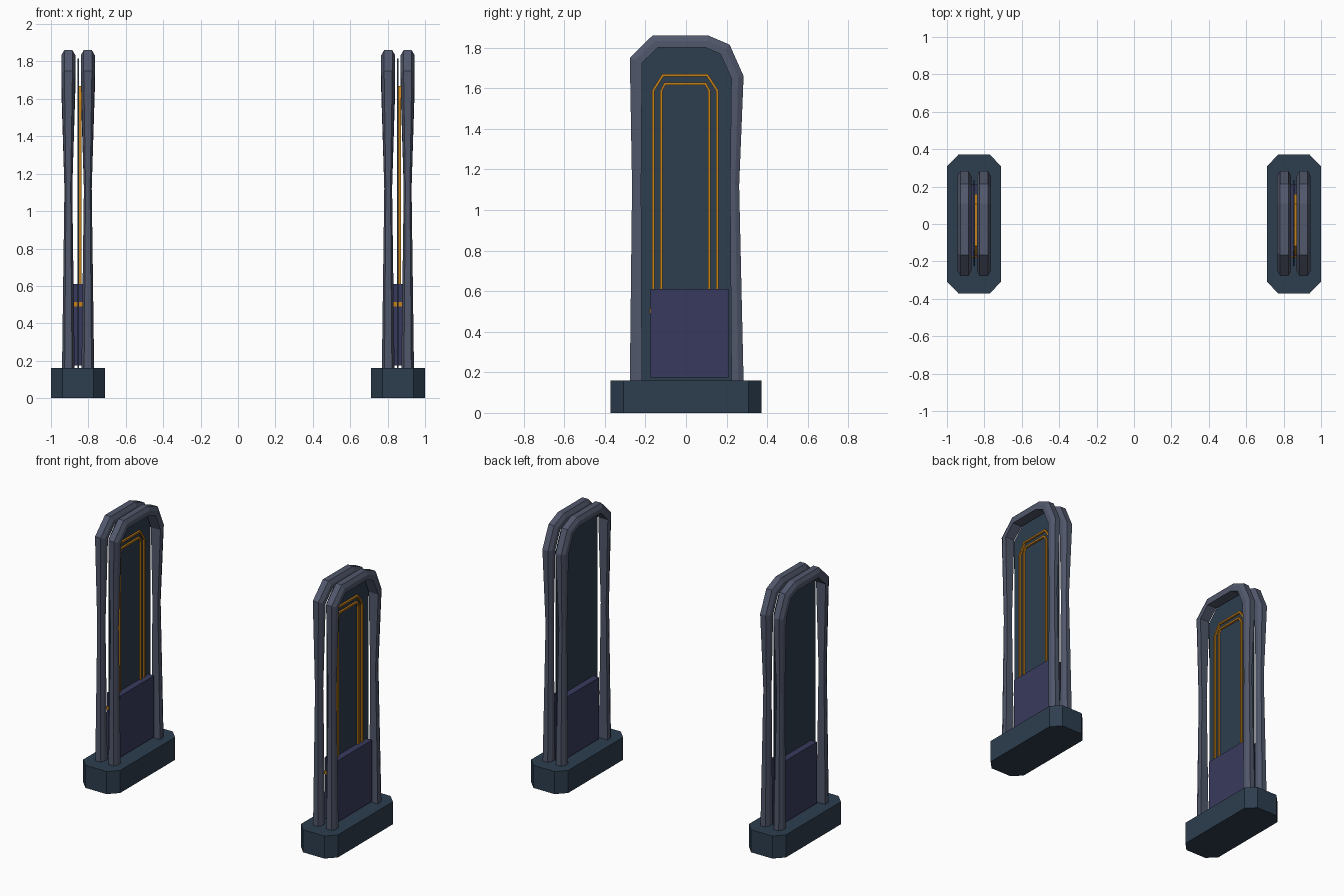
import bpy, bmesh
from mathutils import Vector

cube = bpy.data.objects.get("Cube")
if cube:
    bpy.data.objects.remove(cube, do_unlink=True)


def material(name, rgb):
    m = bpy.data.materials.new(name)
    m.use_nodes = True
    m.diffuse_color = (*rgb, 1)
    m.node_tree.nodes["Principled BSDF"].inputs["Base Color"].default_value = (*rgb, 1)
    return m


slate = material("dark_slate", (0.026, 0.047, 0.077))
steel = material("grey_steel", (0.083, 0.098, 0.15))
violet = material("deep_violet", (0.04, 0.042, 0.11))
amber = material("amber", (0.56, 0.22, 0.01))


def finish(name, bm, mat):
    bmesh.ops.recalc_face_normals(bm, faces=bm.faces)
    mesh = bpy.data.meshes.new(name)
    bm.to_mesh(mesh)
    bm.free()
    mesh.materials.append(mat)
    ob = bpy.data.objects.new(name, mesh)
    bpy.context.collection.objects.link(ob)
    return ob


def box(name, lo, hi, mat):
    bm = bmesh.new()
    bmesh.ops.create_cube(bm, size=1)
    for v in bm.verts:
        v.co = [(a + b) / 2 + c * (b - a) for a, b, c in zip(lo, hi, v.co)]
    return finish(name, bm, mat)


def prism(name, outline, offset, mat):
    """Extrude a flat outline of 3D points by the offset vector."""
    bm = bmesh.new()
    face = bm.faces.new([bm.verts.new(p) for p in outline])
    ext = bmesh.ops.extrude_face_region(bm, geom=[face])
    moved = [g for g in ext["geom"] if isinstance(g, bmesh.types.BMVert)]
    bmesh.ops.translate(bm, verts=moved, vec=offset)
    return finish(name, bm, mat)


def arch(name, path, section, sizes, x, mat):
    """Sweep (side, inward) section along a (y, z) path with mitred corners."""
    pts = [Vector(p) for p in path]
    bm = bmesh.new()
    rings = []
    for i, p in enumerate(pts):
        dirs = []
        if i > 0:
            dirs.append((p - pts[i - 1]).normalized())
        if i < len(pts) - 1:
            dirs.append((pts[i + 1] - p).normalized())
        normals = [Vector((d.y, -d.x)) for d in dirs]
        miter = sum(normals, Vector((0, 0))).normalized()
        miter /= miter.dot(normals[0])
        if i in (0, len(pts) - 1):
            miter = Vector((1 if i == 0 else -1, 0))
        w, d = sizes[i]
        rings.append([bm.verts.new((x + s * w, *(p + miter * t * d))) for s, t in section])
    n = len(section)
    for a, b in zip(rings, rings[1:]):
        for k in range(n):
            bm.faces.new((a[k], a[(k + 1) % n], b[(k + 1) % n], b[k]))
    bm.faces.new(rings[0])
    bm.faces.new(rings[-1])
    return finish(name, bm, mat)


# Shared outlines: waisted legs with an uneven chamfered top
hoop_path = [(-0.277, 0.15), (-0.266, 1.12), (-0.277, 1.75), (-0.165, 1.86),
             (0.11, 1.86), (0.215, 1.815), (0.284, 1.66), (0.262, 1.12), (0.284, 0.15)]
foot, waist, crown = (0.034, 0.06), (0.021, 0.045), (0.0375, 0.06)
hoop_sizes = [foot, waist] + [crown] * 5 + [waist, foot]
hoop_section = [(-0.58, 0), (0.58, 0), (1, 0.45), (1, 1), (-1, 1), (-1, 0.45)]
panel_outline = [(-0.225, 0.16), (-0.225, 1.73), (-0.145, 1.815), (0.095, 1.815),
                 (0.18, 1.775), (0.235, 1.65), (0.235, 0.16)]
outer_line = [(-0.168, 0.6), (-0.168, 1.59), (-0.118, 1.67),
              (0.108, 1.67), (0.16, 1.59), (0.16, 0.6)]
inner_line = [(-0.127, 0.6), (-0.127, 1.59), (-0.108, 1.628),
              (0.1, 1.628), (0.12, 1.59), (0.12, 0.6)]
line_section = [(-1, 0), (1, 0), (1, 1), (-1, 1)]

for side, cx in (("right", -0.855), ("left", 0.855)):
    # Plinth with cut corners
    corners = []
    for sx, sy in ((1, 1), (-1, 1), (-1, -1), (1, -1)):
        pair = [(cx + sx * 0.145, sy * 0.308, 0), (cx + sx * 0.083, sy * 0.372, 0)]
        corners += pair if sx * sy > 0 else pair[::-1]
    prism(side + "_plinth", corners, (0, 0, 0.16), slate)

    # Thin centre panel
    prism(side + "_panel", [(cx - 0.004, y, z) for y, z in panel_outline],
          (0.008, 0, 0), slate)

    # Twin hoops
    for label, dx in (("inner", 0.052), ("outer", -0.052)):
        arch(f"{side}_{label}_hoop", hoop_path, hoop_section, hoop_sizes, cx + dx, steel)

    # Equipment box and its front strip
    box(side + "_box", (cx - 0.05, -0.175, 0.175), (cx + 0.05, 0.21, 0.61), violet)
    box(side + "_box_strip", (cx - 0.05, -0.18, 0.49), (cx + 0.05, -0.174, 0.515), amber)

    # Raised light lines on one face of the panel
    for label, path in (("outer", outer_line), ("inner", inner_line)):
        arch(f"{side}_{label}_light_line", path, line_section,
             [(0.007, 0.012)] * len(path), cx + 0.01, amber)
